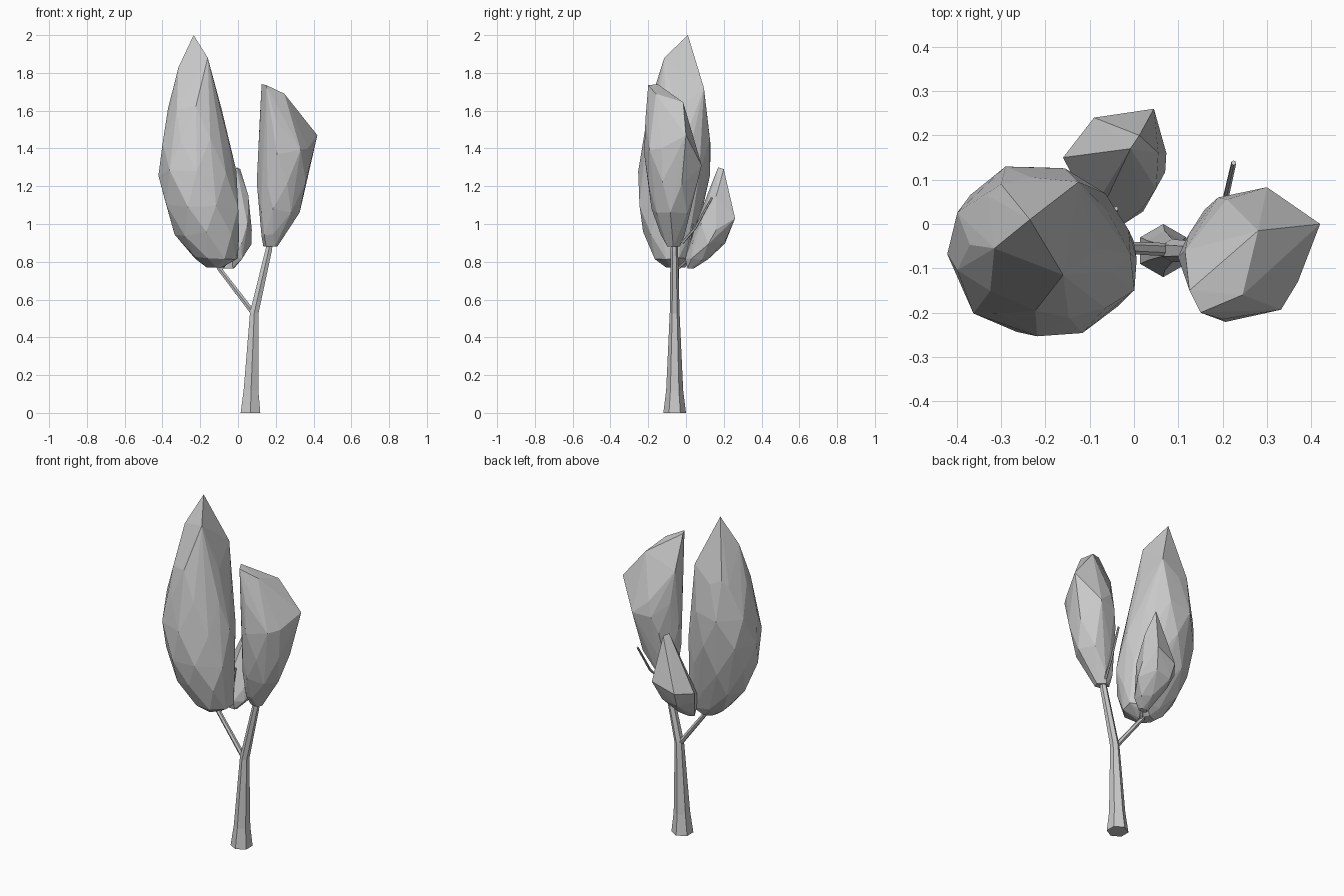
import bpy, bmesh, math, random
from mathutils import Vector

random.seed(4)
old = bpy.data.objects.get("Cube")
if old:
    bpy.data.objects.remove(old)

grey = bpy.data.materials.new("plain grey")
grey.use_nodes = True
COLOUR = (0.6, 0.6, 0.6, 1)
grey.diffuse_color = COLOUR
grey.node_tree.nodes["Principled BSDF"].inputs["Base Color"].default_value = COLOUR


def finish(name, bm):
    """Turn a bmesh into a flat shaded object."""
    bmesh.ops.recalc_face_normals(bm, faces=bm.faces)
    mesh = bpy.data.meshes.new(name)
    bm.to_mesh(mesh)
    bm.free()
    mesh.materials.append(grey)
    obj = bpy.data.objects.new(name, mesh)
    bpy.context.scene.collection.objects.link(obj)


def foliage(name, rows, corners, sides=8, jitter=0.008):
    """Faceted leaf mass: rows of (z, x min, x max, y min, y max) plus corners."""
    bm = bmesh.new()
    for k, (z, x0, x1, y0, y1) in enumerate(rows):
        for i in range(sides):
            t = math.tau * (i + 0.5 * (k % 2)) / sides
            wobble = [random.uniform(-jitter, jitter) for _ in range(3)]
            bm.verts.new(((x0 + x1) / 2 + (x1 - x0) * 0.51 * math.cos(t) + wobble[0],
                          (y0 + y1) / 2 + (y1 - y0) * 0.51 * math.sin(t) + wobble[1],
                          z + wobble[2] * min(k, 2)))
    for corner in corners:
        bm.verts.new(corner)
    bmesh.ops.convex_hull(bm, input=bm.verts)
    loose = [v for v in bm.verts if not v.link_faces]
    bmesh.ops.delete(bm, geom=loose, context='VERTS')
    finish(name, bm)


def limb(name, path, sides=6):
    """Tapered branch through (x, y, z, radius) points."""
    bm = bmesh.new()
    pts = [Vector(p[:3]) for p in path]
    rings = []
    for i, p in enumerate(path):
        d = pts[min(i + 1, len(pts) - 1)] - pts[max(i - 1, 0)]
        if p[2] == 0:
            d = Vector((0, 0, 1))
        turn = Vector((0, 0, 1)).rotation_difference(d)
        angles = [math.tau * (s + 0.5) / sides for s in range(sides)]
        rings.append([bm.verts.new(pts[i] + turn @ Vector((p[3] * math.cos(a),
                                                          p[3] * math.sin(a), 0)))
                      for a in angles])
    for a, b in zip(rings, rings[1:]):
        for i in range(sides):
            j = (i + 1) % sides
            bm.faces.new((a[i], a[j], b[j], b[i]))
    bm.faces.new(rings[0][::-1])
    bm.faces.new(rings[-1])
    finish(name, bm)


# Trunk and branches
limb("trunk", [(0.066, -0.06, 0, 0.06), (0.069, -0.06, 0.12, 0.045),
               (0.086, -0.06, 0.53, 0.026), (0.162, -0.062, 0.86, 0.02),
               (0.185, -0.06, 0.98, 0.012)])
limb("right_branch", [(0.08, -0.058, 0.53, 0.015), (-0.1, -0.05, 0.765, 0.013),
                      (-0.14, -0.05, 0.86, 0.01)])
limb("back_branch", [(-0.09, -0.05, 0.76, 0.009), (-0.04, 0.03, 0.83, 0.008),
                     (-0.02, 0.1, 0.95, 0.006)])
limb("left_twig", [(0.185, -0.02, 0.9, 0.008), (0.205, 0.05, 0.98, 0.007),
                   (0.225, 0.138, 1.14, 0.006)])
limb("inner_twig", [(-0.05, 0.0, 0.8, 0.007), (-0.04, 0.035, 1.0, 0.005)])

# Leaf masses
foliage("large_foliage", [
    (0.77, -0.16, -0.08, -0.10, -0.01),
    (0.82, -0.24, 0.00, -0.17, 0.03),
    (0.95, -0.33, 0.01, -0.22, 0.06),
    (1.10, -0.39, 0.005, -0.25, 0.09),
    (1.27, -0.42, -0.005, -0.25, 0.125),
    (1.44, -0.405, -0.045, -0.22, 0.14),
    (1.62, -0.37, -0.09, -0.20, 0.10)],
    [(-0.315, -0.055, 1.83), (-0.16, -0.115, 1.88), (-0.125, 0.095, 1.72),
     (-0.3, 0.09, 1.66), (-0.235, 0.01, 2.0)])
foliage("left_foliage", [
    (0.88, 0.14, 0.20, -0.10, -0.04),
    (0.94, 0.12, 0.24, -0.14, -0.01),
    (1.07, 0.11, 0.32, -0.18, 0.02),
    (1.22, 0.105, 0.365, -0.205, 0.055),
    (1.38, 0.11, 0.375, -0.215, 0.05)],
    [(0.42, 0.0, 1.47), (0.30, 0.083, 1.31), (0.19, 0.06, 1.3),
     (0.28, -0.015, 1.645), (0.245, -0.16, 1.69), (0.125, -0.15, 1.74),
     (0.15, -0.2, 1.735), (0.2, -0.215, 1.55), (0.37, -0.13, 1.4),
     (0.115, -0.06, 1.55)], 7)
foliage("back_foliage", [
    (0.765, -0.07, -0.02, 0.00, 0.05),
    (0.81, -0.10, 0.03, 0.00, 0.11),
    (0.90, -0.14, 0.065, 0.02, 0.22)],
    [(0.045, 0.26, 1.03), (-0.09, 0.24, 0.98), (-0.16, 0.15, 0.97),
     (0.073, 0.16, 0.97), (0.05, 0.08, 1.0), (0.055, 0.16, 1.15),
     (-0.06, 0.06, 1.02), (0.012, 0.2, 1.29), (-0.008, 0.17, 1.3)], 6)
